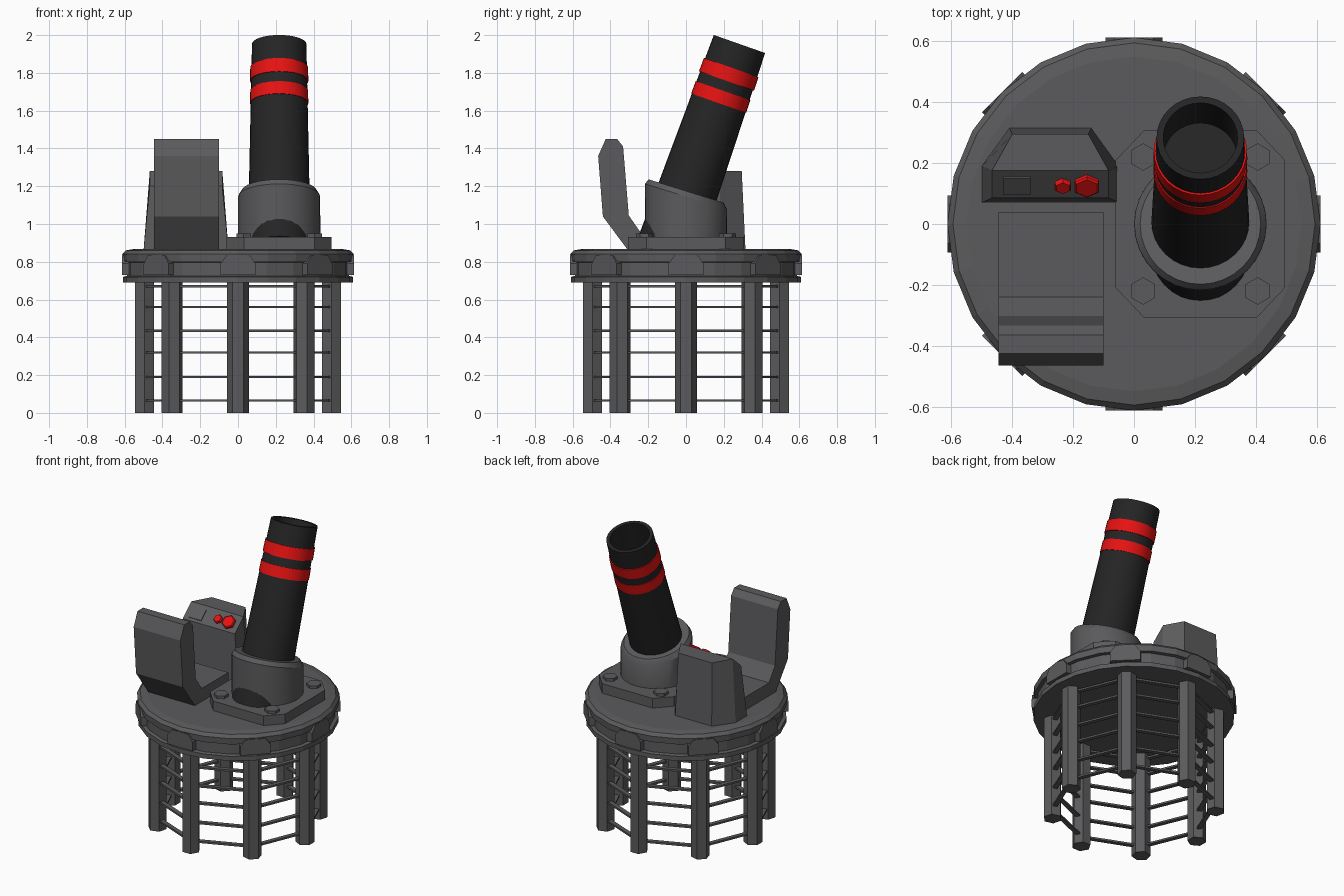
import bpy, bmesh, math
from math import sin, cos, pi, radians
from mathutils import Matrix, Vector

if "Cube" in bpy.data.objects:
    bpy.data.objects.remove(bpy.data.objects["Cube"])


def material(name, rgb):
    m = bpy.data.materials.new(name)
    m.diffuse_color = (*rgb, 1)
    m.use_nodes = True
    m.node_tree.nodes["Principled BSDF"].inputs["Base Color"].default_value = m.diffuse_color
    return m


GREY = material("dark grey metal", (0.105, 0.105, 0.11))
BLACK = material("black barrel", (0.018, 0.018, 0.018))
RED = material("warning red", (0.8, 0.006, 0.006))


def loft(bm, loops, matrix=Matrix(), end_caps=None, closed=False):
    """Skin a row of equal-sized loops; cap both ends (end_caps splits the last one)."""
    rows = [[bm.verts.new(matrix @ Vector(p)) for p in loop] for loop in loops]
    n = len(rows[0])
    pairs = list(zip(rows, rows[1:])) + ([(rows[-1], rows[0])] if closed else [])
    for a, b in pairs:
        for i in range(n):
            j = (i + 1) % n
            bm.faces.new((a[i], a[j], b[j], b[i]))
    if not closed:
        bm.faces.new(rows[0])
        for cap in end_caps or [range(n)]:
            bm.faces.new([rows[-1][i] for i in cap])


def finish(name, bm, mat, smooth=False):
    bmesh.ops.recalc_face_normals(bm, faces=bm.faces)
    me = bpy.data.meshes.new(name)
    bm.to_mesh(me)
    bm.free()
    me.materials.append(mat)
    if smooth:
        me.shade_smooth()
        me.set_sharp_from_angle(angle=radians(30))
    ob = bpy.data.objects.new(name, me)
    bpy.context.collection.objects.link(ob)
    return ob


def ring(r, z, sides, phase=0.0):
    return [(r * cos(phase + 2 * pi * i / sides), r * sin(phase + 2 * pi * i / sides), z)
            for i in range(sides)]


def lathe(bm, profile, sides, matrix=Matrix(), phase=0.0, closed=False):
    loft(bm, [ring(r, z, sides, phase) for r, z in profile], matrix, closed=closed)


# Round platform with a grooved rim
bm = bmesh.new()
lathe(bm, [(0.61, 0.69), (0.61, 0.72), (0.588, 0.725), (0.588, 0.797), (0.61, 0.80),
           (0.613, 0.84), (0.595, 0.86), (0.55, 0.868)], 24)
finish("platform", bm, GREY)

# Legs, rim brackets and the rungs between the legs
legs, brackets, rungs = bmesh.new(), bmesh.new(), bmesh.new()
for k in range(8):
    a = k * pi / 4
    spot = Matrix.Translation((0.495 * cos(a), 0.495 * sin(a), 0))
    lathe(legs, [(0.0575, 0), (0.0575, 0.70)], 6, spot, a + pi / 2)
    turn = Matrix.Rotation(a, 4, 'Z')
    shape = [(-0.093, 0.73), (0.093, 0.73), (0.093, 0.79), (0.062, 0.833), (-0.062, 0.833), (-0.093, 0.79)]
    loft(brackets, [[(r, t, z) for t, z in shape] for r in (0.55, 0.613)], turn)
    half = Matrix.Rotation(a + pi / 8, 4, 'Z')
    for z in (0.065, 0.19, 0.32, 0.435, 0.56, 0.67):
        loft(rungs, [[(0.457 + dr, t, z + dz) for dr, dz in
                      ((-0.014, -0.006), (0.014, -0.006), (0.014, 0.006), (-0.014, 0.006))]
                     for t in (-0.205, 0.205)], half)
finish("legs", legs, GREY)
finish("rim_brackets", brackets, GREY)
finish("rungs", rungs, GREY)

# Chamfered mounting plate with four hex bolts
CX = 0.218
bm = bmesh.new()
outline = [(-0.06, -0.21), (0.032, -0.307), (0.404, -0.307), (0.496, -0.21),
           (0.496, 0.21), (0.404, 0.307), (0.032, 0.307), (-0.06, 0.21)]
loft(bm, [[(x, y, z) for x, y in outline] for z in (0.86, 0.932)])
finish("mounting_plate", bm, GREY)
bm = bmesh.new()
for x in (0.03, 0.406):
    for y in (-0.22, 0.22):
        lathe(bm, [(0.045, 0.92), (0.045, 0.95)], 6, Matrix.Translation((x, y, 0)), pi / 2)
finish("plate_bolts", bm, GREY)

# Collar: upright cylinder with a slanted, bevelled top
bm = bmesh.new()
lathe(bm, [(0.218, 0.92), (0.217, 1.145), (0.198, 1.175), (0.15, 1.175)], 32,
      Matrix.Translation((CX, 0, 0)))
for v in bm.verts:
    if v.co.z > 1:
        v.co.z -= 0.31 * v.co.y
finish("barrel_collar", bm, GREY, True)

# Tilted hollow barrel, measured along its axis from the muzzle centre
TILT = radians(19.35)
muzzle = Matrix.Translation((CX, 0.283, 1.953)) @ Matrix.Rotation(-TILT, 4, 'X')
bm = bmesh.new()
lathe(bm, [(0.167, -1.137), (0.144, 0), (0.122, 0), (0.122, -0.2)], 32, muzzle)
finish("barrel", bm, BLACK, True)

# Red bands round the barrel
for name, top, bottom in (("upper_band", -0.132, -0.207), ("lower_band", -0.262, -0.332)):
    bm = bmesh.new()
    lathe(bm, [(0.140, bottom), (0.1545, bottom), (0.153, top), (0.140, top)], 32, muzzle, closed=True)
    finish(name, bm, RED, True)

# Seat: one side profile extruded across x
bm = bmesh.new()
side = [(-0.31, 0.865), (-0.44, 1.04), (-0.465, 1.36), (-0.425, 1.45), (-0.365, 1.45),
        (-0.333, 1.41), (-0.303, 1.045), (-0.24, 0.955), (0.04, 0.955), (0.04, 0.865)]
loft(bm, [[(x, y, z) for y, z in side] for x in (-0.445, -0.10)])
finish("seat", bm, GREY)

# Control console: tapered block with a sloping panel at the front
bm = bmesh.new()
KX = -0.275


def mirrored(half):
    return [(KX - x, y, z) for x, y, z in half] + [(KX + x, y, z) for x, y, z in reversed(half)]


base = mirrored([(0.225, 0.07, 0.86), (0.225, 0.19, 0.86), (0.135, 0.315, 0.86)])
top = mirrored([(0.192, 0.085, 1.20), (0.192, 0.175, 1.28), (0.125, 0.295, 1.28)])
loft(bm, [base, top], end_caps=[(0, 1, 4, 5), (1, 2, 3, 4)])
finish("console", bm, GREY)


# Panel fittings: two red hex buttons and a flat screen
def on_panel(x, y):
    return (Matrix.Translation((x, y, 1.20 + (y - 0.085) * 0.889))
            @ Matrix.Rotation(math.atan(0.889), 4, 'X'))


bm = bmesh.new()
for x, r in ((-0.234, 0.029), (-0.155, 0.045)):
    lathe(bm, [(r, -0.005), (r, 0.012), (r * 0.85, 0.018)], 6, on_panel(x, 0.129), pi / 2)
finish("panel_buttons", bm, RED)
bm = bmesh.new()
loft(bm, [[(sx * 0.045, sy * 0.038, z) for sx, sy in ((-1, -1), (1, -1), (1, 1), (-1, 1))]
          for z in (-0.002, 0.006)], on_panel(-0.385, 0.127))
finish("panel_screen", bm, GREY)
